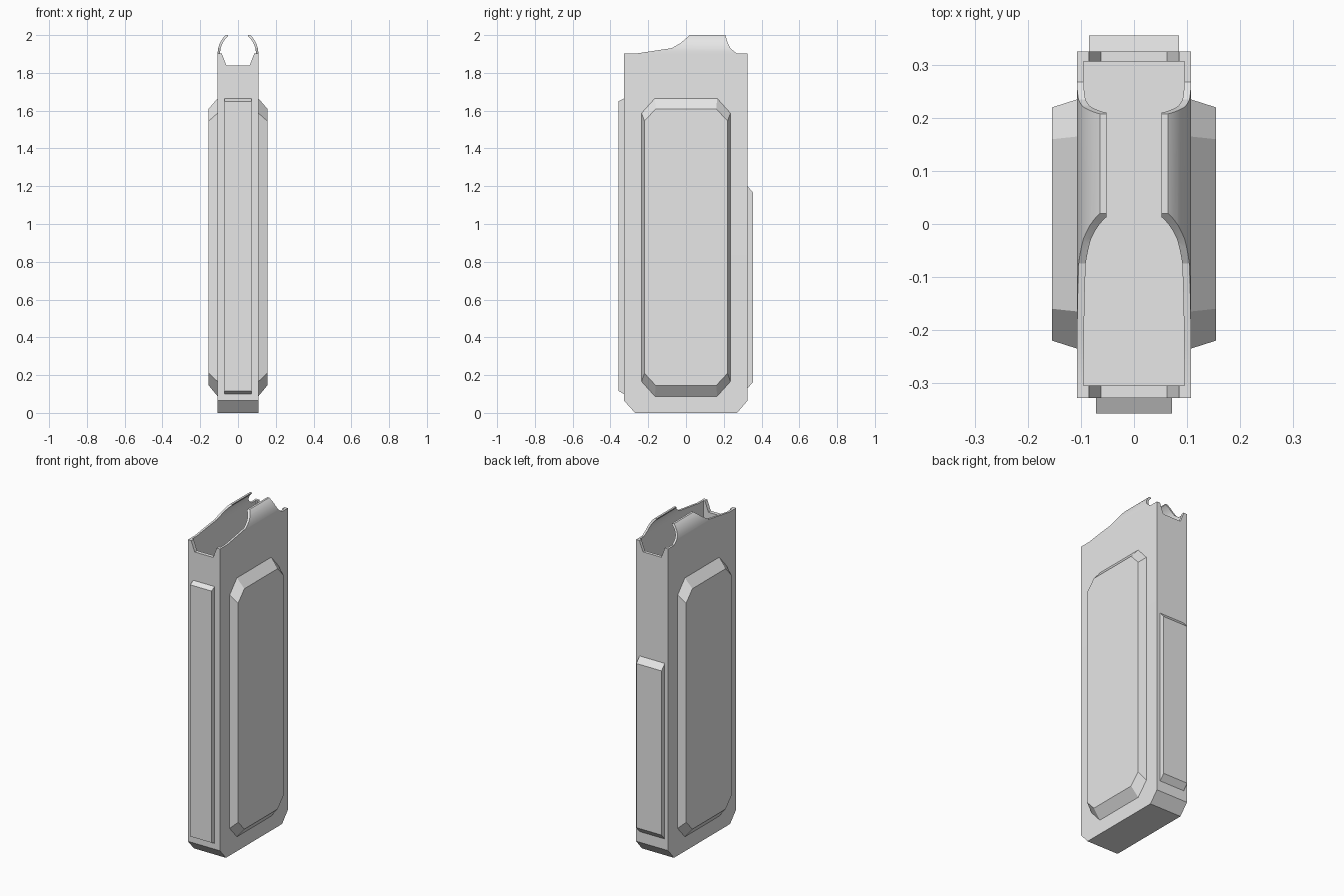
import bpy, bmesh, math

cube = bpy.data.objects.get("Cube")
if cube:
    bpy.data.objects.remove(cube, do_unlink=True)

grey = bpy.data.materials.new("plain_grey")
grey.use_nodes = True
grey.diffuse_color = (0.8, 0.8, 0.8, 1)
grey.node_tree.nodes["Principled BSDF"].inputs["Base Color"].default_value = (0.8, 0.8, 0.8, 1)


def loft(name, loops):
    """Closed solid through matching rings of points."""
    bm = bmesh.new()
    rings = [[bm.verts.new(p) for p in loop] for loop in loops]
    bm.faces.new(rings[0])
    bm.faces.new(rings[-1])
    n = len(rings[0])
    for a, b in zip(rings, rings[1:]):
        for i in range(n):
            j = (i + 1) % n
            bm.faces.new((a[i], a[j], b[j], b[i]))
    bmesh.ops.recalc_face_normals(bm, faces=bm.faces)
    mesh = bpy.data.meshes.new(name)
    bm.to_mesh(mesh)
    bm.free()
    mesh.materials.append(grey)
    obj = bpy.data.objects.new(name, mesh)
    bpy.context.collection.objects.link(obj)
    return obj


def prism_y(name, pts, lo, hi):
    return loft(name, [[(x, y, z) for x, z in pts] for y in (lo, hi)])


def prism_x(name, pts, lo, hi):
    return loft(name, [[(x, y, z) for y, z in pts] for x in (lo, hi)])


def arch(half, rise, bottom, spring=1.9, steps=32):
    """Upright outline with a rounded top."""
    arc = [(half * math.cos(math.pi * i / steps), spring + rise * math.sin(math.pi * i / steps))
           for i in range(steps + 1)]
    return [(-half, bottom), (half, bottom)] + arc


# Housing: arched block trimmed to the side silhouette, then hollowed
FRONT, BACK, HALF = -0.328, 0.326, 0.108
body = prism_y("housing", arch(HALF, 0.125, -0.05), FRONT - 0.05, BACK + 0.05)
silhouette = [(-0.27, 0), (0.27, 0), (BACK, 0.065), (BACK, 1.903), (0.268, 1.903),
              (0.235, 1.93), (0.222, 1.955), (0.208, 2), (0.02, 2), (0, 1.982),
              (-0.03, 1.957), (-0.075, 1.931), (-0.26, 1.903), (FRONT, 1.903), (FRONT, 0.065)]
notch = [(-0.062, 1.84), (0.062, 1.84), (0.085, 1.9), (0.085, 2.1), (-0.085, 2.1), (-0.085, 1.9)]
slot = [(-0.052, 1.8), (0.052, 1.8), (0.052, 2.1), (-0.052, 2.1)]
cutters = [
    (prism_x("silhouette_helper", silhouette, -0.3, 0.3), 'INTERSECT'),
    (prism_y("cavity_helper", arch(0.095, 0.112, 0.05), -0.305, 0.307), 'DIFFERENCE'),
    (prism_y("slot_helper", slot, -0.29, 0.29), 'DIFFERENCE'),
    (prism_y("front_notch_helper", notch, -0.5, -0.295), 'DIFFERENCE'),
    (prism_y("back_notch_helper", notch, 0.295, 0.5), 'DIFFERENCE'),
]
for cutter, mode in cutters:
    cutter.hide_render = True
    mod = body.modifiers.new(cutter.name, 'BOOLEAN')
    mod.operation = mode
    mod.solver = 'EXACT'
    mod.object = cutter

# Bake the cuts and drop the helpers
graph = bpy.context.evaluated_depsgraph_get()
baked = bpy.data.meshes.new_from_object(body.evaluated_get(graph))
body.modifiers.clear()
body.data = baked
for cutter, mode in cutters:
    bpy.data.objects.remove(cutter, do_unlink=True)
bpy.ops.object.select_all(action='DESELECT')
body.select_set(True)
bpy.context.view_layer.objects.active = body
bpy.ops.object.shade_smooth_by_angle(angle=math.radians(15))


# Raised side panels with clipped corners and sloped rims
def octagon(x, half, low, high, cut_y, cut_z):
    pts = [(half, low + cut_z), (half, high - cut_z), (half - cut_y, high), (cut_y - half, high),
           (-half, high - cut_z), (-half, low + cut_z), (cut_y - half, low), (half - cut_y, low)]
    return [(x, y, z) for y, z in pts]


for side, s in (("left", 1), ("right", -1)):
    loft(side + "_panel", [
        octagon(s * 0.1, 0.235, 0.088, 1.665, 0.07, 0.078),
        octagon(s * HALF, 0.235, 0.088, 1.665, 0.07, 0.078),
        octagon(s * 0.155, 0.22, 0.145, 1.61, 0.06, 0.065)])

# Front and back ribs with sloped ends
for name, face, s, half, low, high, depth, slope in (
        ("front_rib", FRONT, -1, 0.072, 0.1, 1.665, 0.03, 0.016),
        ("back_rib", BACK, 1, 0.085, 0.13, 1.2, 0.03, 0.035)):
    out = face + s * depth
    inner = face - s * 0.01
    prism_x(name, [(inner, low), (face, low), (out, low + slope),
                   (out, high - slope), (face, high), (inner, high)], -half, half)
